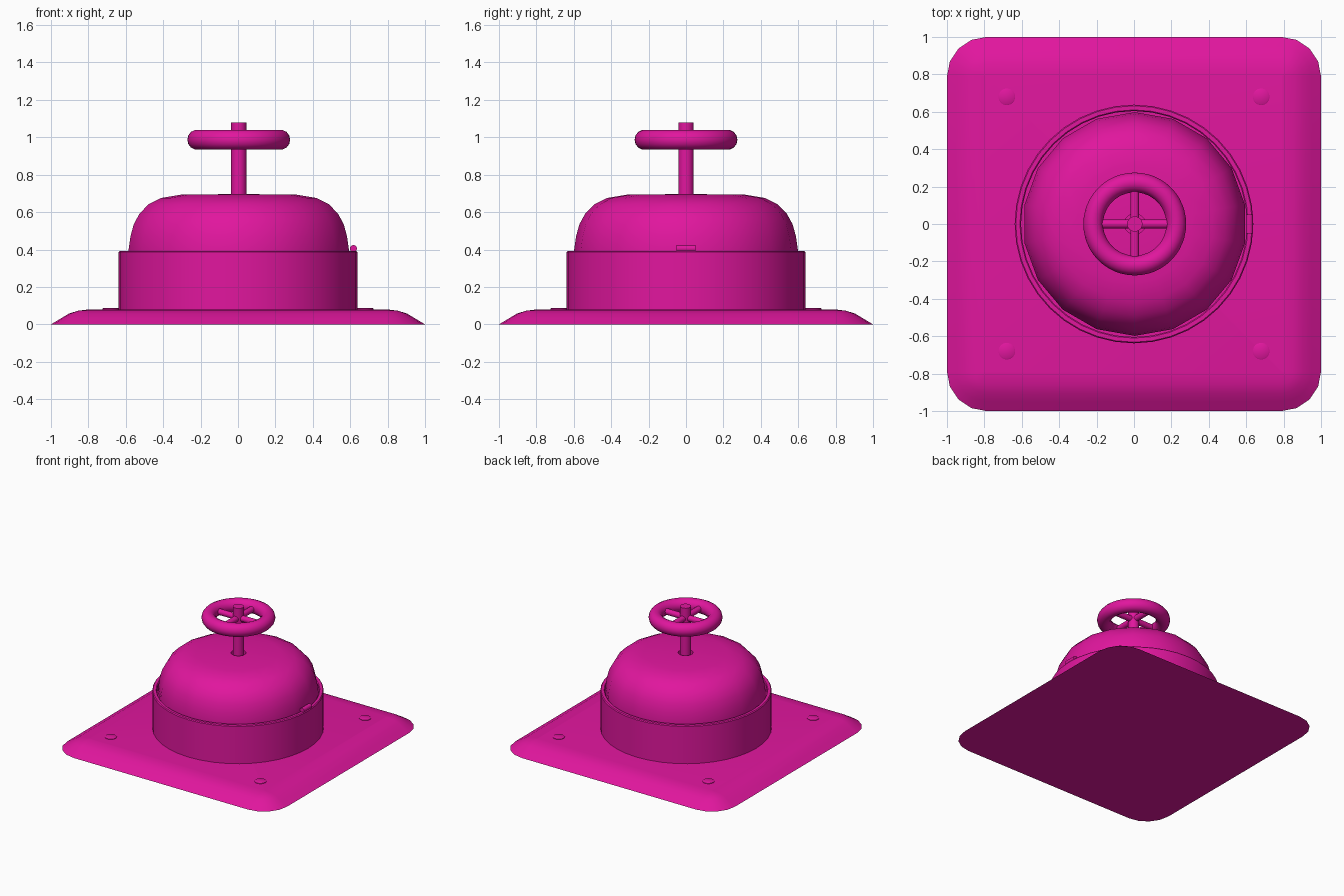
import bpy, bmesh, math
from mathutils import Vector

if "Cube" in bpy.data.objects:
    bpy.data.objects.remove(bpy.data.objects["Cube"])

mat = bpy.data.materials.new("magenta_paint")
mat.diffuse_color = (0.75, 0.008, 0.34, 1)
mat.use_nodes = True
mat.node_tree.nodes["Principled BSDF"].inputs["Base Color"].default_value = mat.diffuse_color
OFF = 0.004  # lid, stem and wheel sit slightly to the right


def finish(name, bm, angle=35):
    bmesh.ops.recalc_face_normals(bm, faces=bm.faces)
    me = bpy.data.meshes.new(name)
    bm.to_mesh(me)
    bm.free()
    ob = bpy.data.objects.new(name, me)
    bpy.context.collection.objects.link(ob)
    me.materials.append(mat)
    bpy.ops.object.select_all(action='DESELECT')
    ob.select_set(True)
    bpy.context.view_layer.objects.active = ob
    bpy.ops.object.shade_smooth_by_angle(angle=math.radians(angle))
    return ob


def bridge(bm, rings, closed=False):
    n = len(rings[0])
    pairs = list(zip(rings, rings[1:]))
    if closed:
        pairs.append((rings[-1], rings[0]))
    for a, b in pairs:
        for i in range(n):
            j = (i + 1) % n
            bm.faces.new((a[i], a[j], b[j], b[i]))


def lathe(name, profile, sides, x=0, y=0, start=0.0, caps=(False, False), closed=False):
    bm = bmesh.new()
    rings = []
    for r, z in profile:
        rings.append([bm.verts.new((x + r * math.cos(start + math.tau * i / sides),
                                    y + r * math.sin(start + math.tau * i / sides), z))
                      for i in range(sides)])
    bridge(bm, rings, closed)
    if caps[0]:
        bm.faces.new(rings[0])
    if caps[1]:
        bm.faces.new(rings[-1])
    return finish(name, bm)


def rod(name, a, b, radius, sides=16):
    a, b = Vector(a), Vector(b)
    d = b - a
    bm = bmesh.new()
    bmesh.ops.create_cone(bm, cap_ends=True, segments=sides, radius1=radius,
                          radius2=radius, depth=d.length)
    m = d.to_track_quat('Z', 'Y').to_matrix().to_4x4()
    m.translation = (a + b) / 2
    bmesh.ops.transform(bm, matrix=m, verts=bm.verts)
    return finish(name, bm)


# Base plate: rounded square with a sloping, rounded rim
bm = bmesh.new()
rings = []
R = 0.21
for inset, z in [(0, 0), (0.05, 0.03), (0.095, 0.057), (0.145, 0.073), (0.205, 0.08)]:
    ring = []
    for q in range(4):
        a0 = math.pi / 4 + q * math.pi / 2
        cx, cy = [(1 - R) * math.copysign(1, f(a0)) for f in (math.cos, math.sin)]
        for k in range(5):
            a = q * math.pi / 2 + k * math.pi / 8
            ring.append(bm.verts.new((cx + (R - inset) * math.cos(a),
                                      cy + (R - inset) * math.sin(a), z)))
    rings.append(ring)
bridge(bm, rings)
bm.faces.new(rings[0])
bm.faces.new(rings[-1])
finish("base_plate", bm)

# Flat bolt heads in the four corners
for sx in (-1, 1):
    for sy in (-1, 1):
        lathe("bolt_head", [(0.045, 0.07), (0.045, 0.084), (0.04, 0.087)], 16,
              0.68 * sx, 0.68 * sy, caps=(True, True))

# Collar with a thin rim and an inner ledge
lathe("collar", [(0.638, 0.07), (0.638, 0.386), (0.632, 0.393), (0.61, 0.393),
                 (0.604, 0.386), (0.604, 0.34), (0.5, 0.34)], 40)

# Domed lid with a hole for the stem
lathe("domed_lid", [(0.598, 0.335), (0.598, 0.4), (0.588, 0.47), (0.57, 0.535),
                    (0.54, 0.59), (0.49, 0.642), (0.42, 0.676), (0.31, 0.694),
                    (0.056, 0.696), (0.056, 0.64)], 18, OFF, start=math.pi / 2)

# Hinge pin at the lid edge
rod("hinge_pin", (0.617, -0.05, 0.405), (0.617, 0.05, 0.405), 0.019)

# Stem
rod("stem", (OFF, 0, 0.6), (OFF, 0, 1.078), 0.041, 24)

# Hand wheel rim and crossed spokes
sect = [(0.222 + 0.053 * math.cos(t), 0.987 + 0.054 * math.sin(t))
        for t in (math.tau * i / 14 for i in range(14))]
lathe("wheel_rim", sect, 48, OFF, closed=True)
rod("spoke_x", (OFF - 0.2, 0, 0.987), (OFF + 0.2, 0, 0.987), 0.024)
rod("spoke_y", (OFF, -0.2, 0.987), (OFF, 0.2, 0.987), 0.024)
